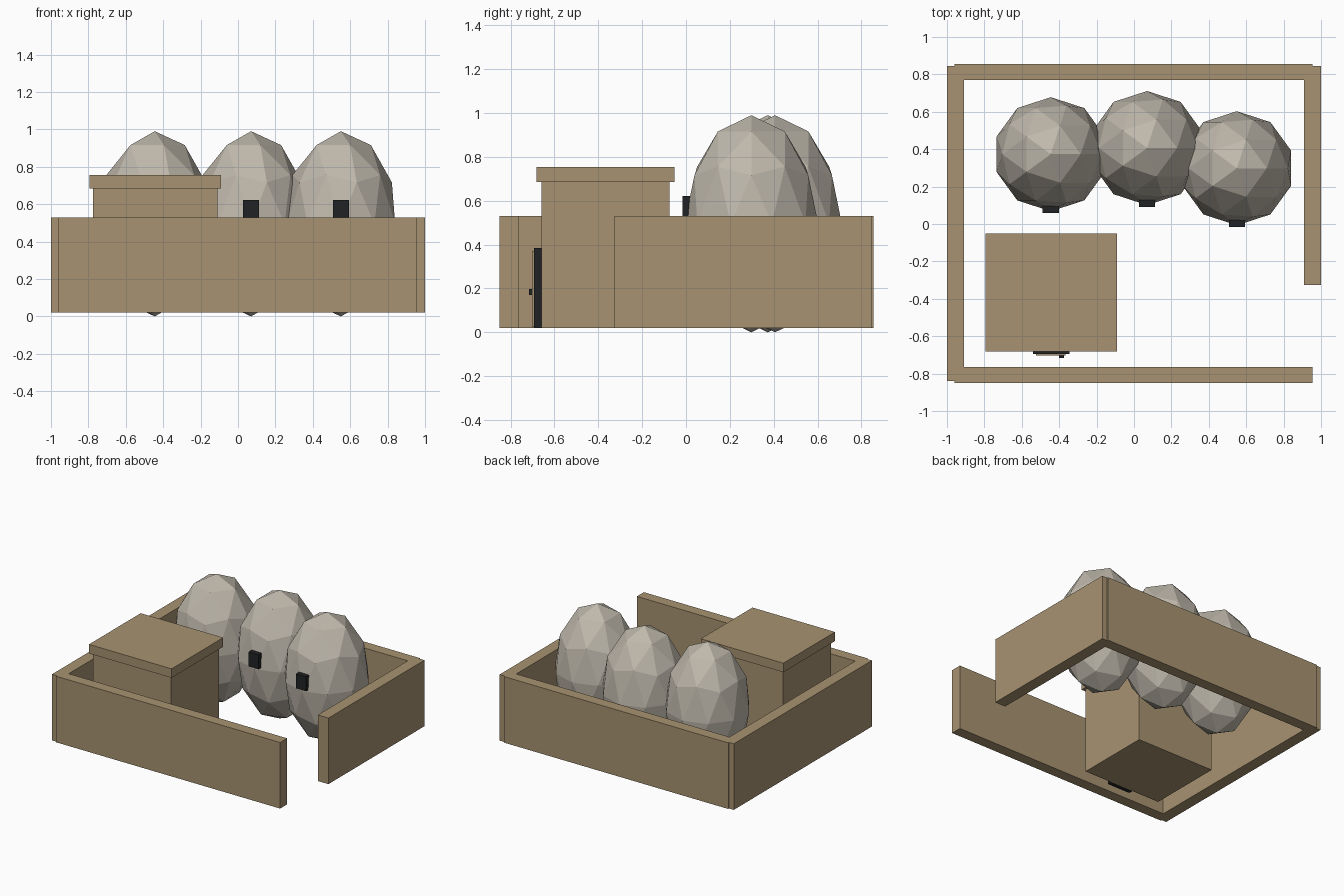
import bpy

cube = bpy.data.objects.get("Cube")
if cube:
    bpy.data.objects.remove(cube, do_unlink=True)


def material(name, rgb):
    mat = bpy.data.materials.new(name)
    mat.use_nodes = True
    color = (*rgb, 1)
    mat.diffuse_color = color
    mat.node_tree.nodes["Principled BSDF"].inputs["Base Color"].default_value = color
    return mat


clay = material("tan_clay", (0.39, 0.29, 0.165))
stone = material("pale_stone", (0.52, 0.48, 0.41))
dark = material("dark_wood", (0.015, 0.016, 0.017))


def box(name, x, y, z, mat):
    """Axis-aligned box from (low, high) ranges."""
    ranges = (x, y, z)
    bpy.ops.mesh.primitive_cube_add(size=1, location=[(a + b) / 2 for a, b in ranges])
    obj = bpy.context.object
    obj.name = name
    obj.scale = [b - a for a, b in ranges]
    bpy.ops.object.transform_apply(location=False, rotation=False, scale=True)
    obj.data.materials.append(mat)
    return obj


# Courtyard walls, open at the front left corner
wall_z = (0.02, 0.53)
box("back_wall", (-0.96, 0.955), (0.77, 0.855), wall_z, clay)
box("front_wall", (-0.96, 0.955), (-0.85, -0.765), wall_z, clay)
box("right_wall", (-1.0, -0.91), (-0.84, 0.845), wall_z, clay)
box("left_wall", (0.91, 1.0), (-0.325, 0.845), wall_z, clay)

# Hut with overhanging roof slab
box("hut_body", (-0.775, -0.11), (-0.66, -0.075), (0.02, 0.685), clay)
box("hut_roof", (-0.795, -0.09), (-0.682, -0.052), (0.685, 0.755), clay)

# Hut door: frame, panel and handle
box("door_frame", (-0.54, -0.345), (-0.694, -0.655), (0.02, 0.385), dark)
box("door_panel", (-0.525, -0.365), (-0.702, -0.69), (0.025, 0.37), clay)
box("door_handle", (-0.40, -0.375), (-0.716, -0.70), (0.17, 0.197), dark)

# Faceted egg-shaped silos, each with a small hatch in front
for i, (x, y) in enumerate([(-0.445, 0.373), (0.07, 0.406), (0.55, 0.298)], 1):
    bpy.ops.mesh.primitive_ico_sphere_add(subdivisions=2, radius=1, location=(x, y, 0.495))
    silo = bpy.context.object
    silo.name = f"silo_{i}"
    silo.scale = (0.305, 0.305, 0.495)
    bpy.ops.object.transform_apply(location=False, rotation=False, scale=True)
    silo.data.materials.append(stone)
    box(f"silo_hatch_{i}", (x - 0.043, x + 0.043), (y - 0.315, y - 0.26), (0.51, 0.622), dark)
